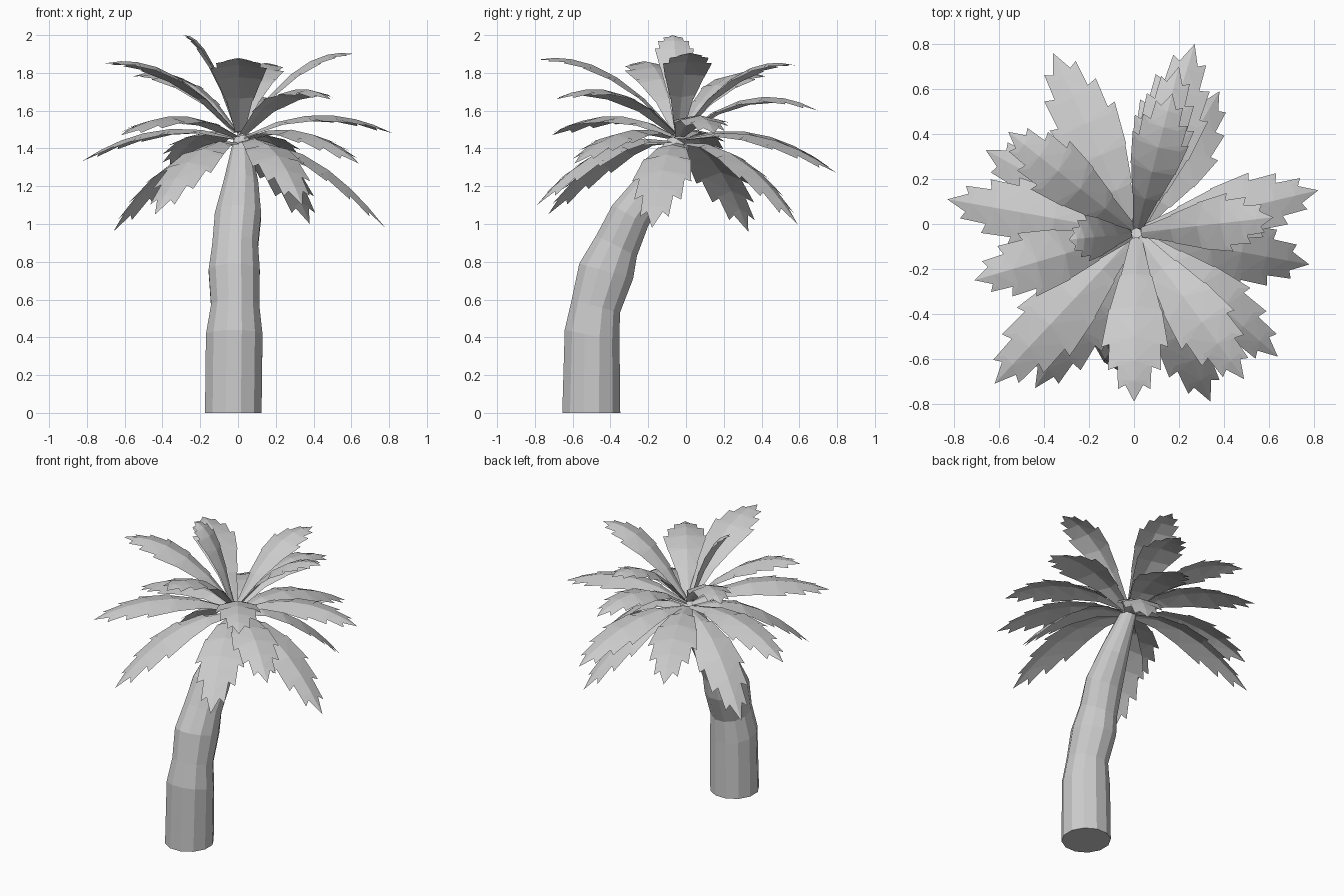
import bpy
import math
from mathutils import Vector

if "Cube" in bpy.data.objects:
    bpy.data.objects.remove(bpy.data.objects["Cube"])


def make_object(name, verts, faces):
    mesh = bpy.data.meshes.new(name)
    mesh.from_pydata([tuple(v) for v in verts], [], faces)
    mesh.update()
    obj = bpy.data.objects.new(name, mesh)
    bpy.context.collection.objects.link(obj)
    return obj


# Trunk rings: front (y, z), back (y, z), centre x, half width in x
RINGS = [
    ((-.655, 0), (-.348, 0), -.025, .155),
    ((-.642, .44), (-.352, .38), -.02, .155),
    ((-.605, .60), (-.35, .53), -.015, .132),
    ((-.565, .79), (-.28, .71), -.02, .14),
    ((-.475, .94), (-.26, .83), -.015, .125),
    ((-.39, 1.10), (-.20, .99), 0, .127),
    ((-.25, 1.26), (-.10, 1.17), .015, .095),
    ((-.08, 1.47), (.02, 1.41), .02, .045),
]
SIDES = 12


def build_trunk():
    verts, faces = [], []
    for front, back, cx, rx in RINGS:
        for k in range(SIDES):
            a = 2 * math.pi * (k + .5) / SIDES
            s = .5 + .5 * math.sin(a) / math.cos(math.pi / SIDES)
            verts.append((cx + rx * math.cos(a),
                          front[0] + (back[0] - front[0]) * s,
                          front[1] + (back[1] - front[1]) * s))
    for i in range(len(RINGS) - 1):
        for k in range(SIDES):
            a, b = i * SIDES + k, i * SIDES + (k + 1) % SIDES
            faces.append((a, b, b + SIDES, a + SIDES))
    faces.append(tuple(reversed(range(SIDES))))
    faces.append(tuple(range((len(RINGS) - 1) * SIDES, len(RINGS) * SIDES)))
    make_object("trunk", verts, faces)


# Frond outline: position along the rib, notch half width, tooth half width
STATIONS = [(0, .025, 0), (.22, .07, .075), (.42, .115, .122),
            (.60, .11, .145), (.75, .075, .115), (.87, .05, .07), (1, 0, 0)]
FOLD = .22


def build_frond(name, tip):
    tip = Vector(tip)
    out = Vector((tip.x, tip.y + .04, 0)).normalized()
    start = Vector((.01, -.04, 1.43 + .07 * min(1, max(0, tip.z - 1)))) + out * .02
    # arch height of the rib: upper and hanging fronds bend the most
    rise = .21 if 1.2 < tip.z < 1.55 else .26
    ctrl = (start + tip) / 2 + Vector((0, 0, rise))
    side = Vector((-out.y, out.x, 0))
    size = min(1.1, (tip - start).length / .8)

    def point(t, w):
        # rib point plus a sideways offset folded down from the rib
        p = start * (1 - t) ** 2 + ctrl * 2 * t * (1 - t) + tip * t * t
        tangent = ((ctrl - start) * (1 - t) + (tip - ctrl) * t).normalized()
        normal = tangent.cross(side)
        return p + side * w * size - normal * abs(w) * size * FOLD

    verts, faces = [], []
    for (t0, n0, _), (t1, n1, tooth) in zip(STATIONS, STATIONS[1:]):
        for s in (1, -1):
            base = len(verts)
            pts = [point(t0, 0), point(t0, s * n0)]
            if tooth:
                pts += [point(t1 + .055, s * tooth), point(t1, s * n1)]
            pts.append(point(t1, 0))
            # triangles fanned from the rib end, all facing up
            verts += pts
            last = len(pts) - 1
            for k in range(last - 1):
                f = (base + last, base + k, base + k + 1)
                faces.append(f[::-1] if s > 0 else f)
    make_object(name, verts, faces)


# Frond tips
TIPS = [
    (-.36, .76, 1.30), (.27, .80, 1.27), (.38, .59, 1.00), (.17, .58, 1.84),
    (-.56, .41, 1.78), (-.66, .33, .96), (-.83, .11, 1.33), (-.71, -.25, 1.85),
    (-.62, -.71, 1.47), (-.44, -.73, 1.05), (0, -.79, 1.87), (.34, -.79, 1.10),
    (.49, -.69, 1.66), (.64, -.59, 1.32), (.78, -.18, .98), (.82, .15, 1.48),
    (.62, .03, 1.90), (-.29, -.07, 2.00), (.20, .70, 1.60),
]

build_trunk()
for i, t in enumerate(TIPS):
    build_frond(f"frond_{i + 1:02d}", t)
